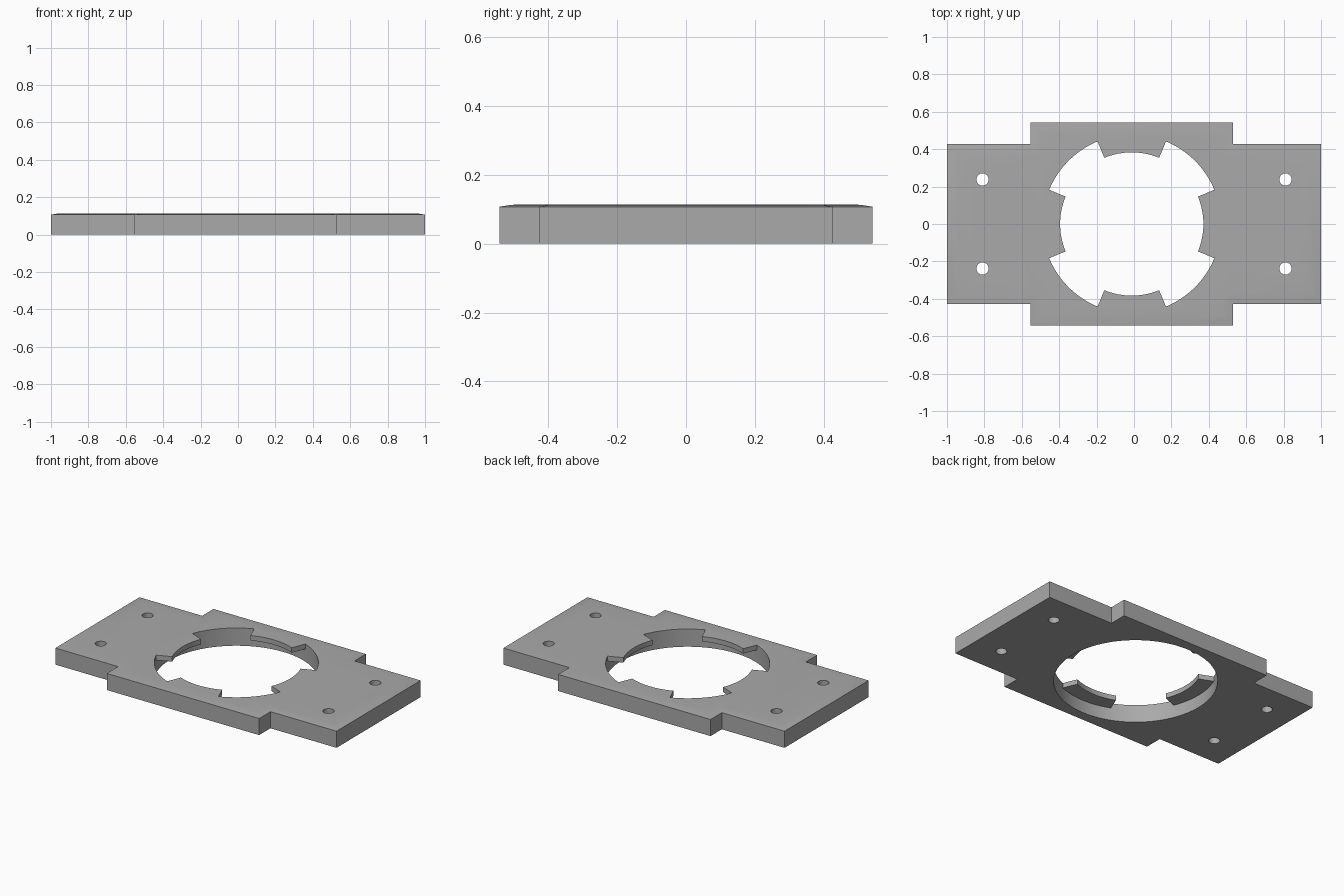
import bpy, bmesh, math

cube = bpy.data.objects.get("Cube")
if cube:
    bpy.data.objects.remove(cube, do_unlink=True)

CENTRE_X = -0.012
RIM_RADIUS, TAB_RADIUS = 0.478, 0.383
EDGE_Z, TOP_Z, TAB_Z = 0.107, 0.114, 0.082

grey = bpy.data.materials.new("plain_grey")
grey.use_nodes = True
colour = (0.4, 0.4, 0.4, 1)
grey.diffuse_color = colour
grey.node_tree.nodes["Principled BSDF"].inputs["Base Color"].default_value = colour


def loft(name, layers):
    """Closed solid through a stack of equal-length (outline, z) layers."""
    bm = bmesh.new()
    rings = [[bm.verts.new((x, y, z)) for x, y in pts] for pts, z in layers]
    for low, high in zip(rings, rings[1:]):
        for i in range(len(low)):
            j = (i + 1) % len(low)
            bm.faces.new((low[i], low[j], high[j], high[i]))
    bm.faces.new(rings[0][::-1])
    bm.faces.new(rings[-1])
    bmesh.ops.recalc_face_normals(bm, faces=bm.faces)
    mesh = bpy.data.meshes.new(name)
    bm.to_mesh(mesh)
    bm.free()
    mesh.materials.append(grey)
    obj = bpy.data.objects.new(name, mesh)
    bpy.context.collection.objects.link(obj)
    return obj


def cross_outline(d):
    """Cross-shaped plate outline, inset by d, counter-clockwise."""
    left, right = CENTRE_X - 0.542 + d, CENTRE_X + 0.542 - d
    end, arm, block = 1 - d, 0.427 - d, 0.542 - d
    upper = [(end, arm), (right, arm), (right, block),
             (left, block), (left, arm), (-end, arm)]
    return upper + [(x, -y) for x, y in reversed(upper)]


def circle(x, y, radius, count):
    return [(x + radius * math.cos(2 * math.pi * i / count),
             y + radius * math.sin(2 * math.pi * i / count)) for i in range(count)]


def tabbed_outline(steps=12):
    """Eight arcs alternating between the tab and rim radii."""
    pts = []
    for k in range(8):
        radius = RIM_RADIUS if k % 2 else TAB_RADIUS
        for i in range(steps + 1):
            a = math.radians(45 * k - 22.5 + 45 * i / steps)
            pts.append((CENTRE_X + radius * math.cos(a), radius * math.sin(a)))
    return pts


def cut(target, cutter):
    cutter.hide_render = True
    mod = target.modifiers.new("cut", "BOOLEAN")
    mod.operation, mod.solver, mod.object = "DIFFERENCE", "EXACT", cutter
    bpy.context.view_layer.objects.active = target
    bpy.ops.object.modifier_apply(modifier=mod.name)
    bpy.data.objects.remove(cutter, do_unlink=True)


# Plate with softly crowned top edges
plate = loft("mounting_plate", [
    (cross_outline(0), 0), (cross_outline(0), EDGE_Z),
    (cross_outline(0.03), EDGE_Z + 0.005), (cross_outline(0.055), TOP_Z)])

# Central opening with four thin tabs left at the top
cut(plate, loft("opening_cutter", [(tabbed_outline(), -0.1), (tabbed_outline(), 0.3)]))
rim = [p for p in circle(CENTRE_X, 0, RIM_RADIUS, 96)]
# Turned to share the same facets as the tabbed opening
turn = math.radians(-22.5)
rim = [(CENTRE_X + (x - CENTRE_X) * math.cos(turn) - y * math.sin(turn),
        (x - CENTRE_X) * math.sin(turn) + y * math.cos(turn)) for x, y in rim]
cut(plate, loft("recess_cutter", [(rim, -0.1), (rim, TAB_Z)]))

# Screw holes
for sx in (-1, 1):
    for sy in (-1, 1):
        hole = circle(0.81 * sx, 0.238 * sy, 0.033, 32)
        cut(plate, loft("hole_cutter", [(hole, -0.1), (hole, 0.3)]))

bpy.ops.object.select_all(action="DESELECT")
plate.select_set(True)
bpy.context.view_layer.objects.active = plate
bpy.ops.object.shade_smooth_by_angle(angle=math.radians(30))
